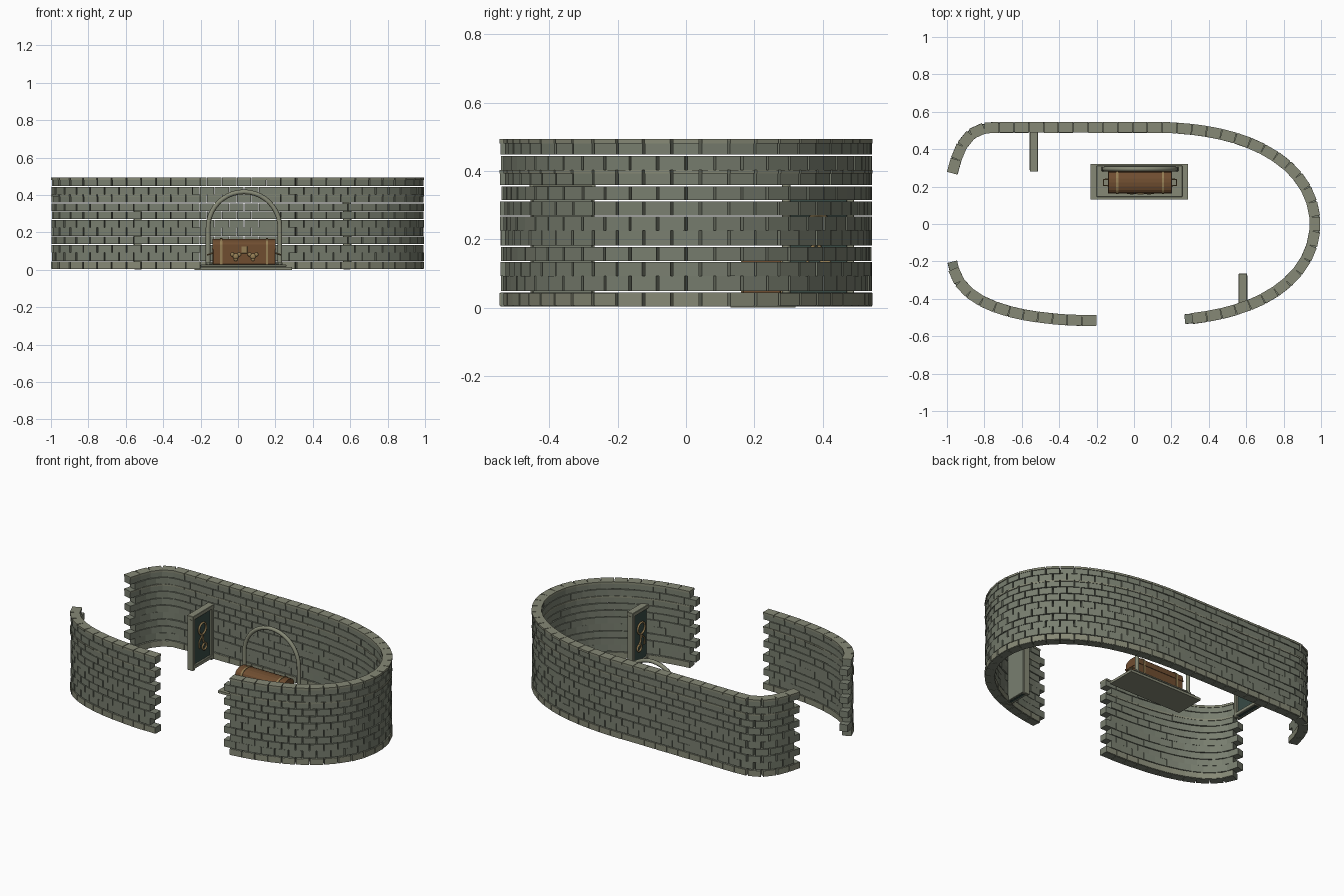
import bpy, bmesh, math, random
from mathutils import Vector, Matrix

if "Cube" in bpy.data.objects:
    bpy.data.objects.remove(bpy.data.objects["Cube"])
random.seed(4)

def mat(name, c):
    m = bpy.data.materials.new(name)
    m.diffuse_color = (*c, 1)
    m.use_nodes = True
    m.node_tree.nodes["Principled BSDF"].inputs["Base Color"].default_value = m.diffuse_color
    return m

STONE = mat("stone", (0.19, 0.21, 0.16))
TRIM = mat("pale_stone", (0.24, 0.25, 0.18))
DARK = mat("dark_slate", (0.04, 0.07, 0.06))
WOOD = mat("wood", (0.16, 0.075, 0.03))
BRASS = mat("brass", (0.30, 0.21, 0.09))

def finish(bm, name, m, smooth=False):
    bmesh.ops.recalc_face_normals(bm, faces=bm.faces)
    me = bpy.data.meshes.new(name)
    bm.to_mesh(me)
    bm.free()
    me.materials.append(m)
    for p in me.polygons:
        p.use_smooth = smooth
    ob = bpy.data.objects.new(name, me)
    bpy.context.collection.objects.link(ob)
    return ob

def add_box(bm, c, s, ang=0):
    M = Matrix.Translation(c) @ Matrix.Rotation(ang, 4, 'Z') @ Matrix.Diagonal((*s, 1))
    bmesh.ops.create_cube(bm, size=1, matrix=M)

def box(name, lo, hi, m, bevel=0):
    bm = bmesh.new()
    lo, hi = Vector(lo), Vector(hi)
    add_box(bm, (lo + hi) / 2, hi - lo)
    if bevel:
        bmesh.ops.bevel(bm, geom=bm.edges[:], offset=bevel, segments=1, affect='EDGES')
    return finish(bm, name, m)

def tube(name, pts, r, m, closed=False, sides=2):
    cu = bpy.data.curves.new(name, 'CURVE')
    cu.dimensions = '3D'
    cu.bevel_depth, cu.bevel_resolution, cu.use_fill_caps = r, sides, True
    sp = cu.splines.new('POLY')
    sp.points.add(len(pts) - 1)
    for p, q in zip(sp.points, pts):
        p.co = (*q, 1)
    sp.use_cyclic_u = closed
    cu.materials.append(m)
    ob = bpy.data.objects.new(name, cu)
    bpy.context.collection.objects.link(ob)
    return ob

# ---- brick wall laid along plan paths ----
def bez(a, b, c, d, n=60):
    a, b, c, d = map(Vector, (a, b, c, d))
    return [a*(1-t)**3 + 3*b*t*(1-t)**2 + 3*c*t*t*(1-t) + d*t**3 for t in (i/n for i in range(n+1))]

def sampler(pts):
    acc = [0]
    for a, b in zip(pts, pts[1:]):
        acc.append(acc[-1] + (b - a).length)
    def at(s):
        i = 0
        while i < len(pts) - 2 and acc[i+1] < s:
            i += 1
        return pts[i].lerp(pts[i+1], (s - acc[i]) / max(acc[i+1] - acc[i], 1e-6))
    return at, acc[-1]

Y, COURSE, T = 0.517, 0.0444, 0.055
def wall(name, pts):
    at, L = sampler(pts)
    n = round((L - 0.04) / 0.08)
    pitch = (L - 0.04) / n
    def row(bm, shift, z0, z1, thick, jit):
        for i in range(n):
            s = shift + i * pitch
            a, b = at(s), at(s + pitch)
            d = b - a
            nrm = Vector((-d.y, d.x)).normalized() * random.uniform(-jit, jit)
            c = (a + b) / 2 + nrm
            add_box(bm, (c.x, c.y, (z0 + z1) / 2), (d.length - 0.003, thick, z1 - z0), math.atan2(d.y, d.x))
    bm = bmesh.new()
    for k in range(11):
        z0 = 0.004 + COURSE * k
        tight = k in (1, 4, 8)
        row(bm, 0.04 if k % 2 == 0 else 0, z0, z0 + COURSE - (0 if tight else 0.004), T - 0.004, 0.002)
    finish(bm, name + "_bricks", STONE)
    # projecting string courses: foot, ledge and coping
    bm = bmesh.new()
    for z0, z1 in ((0.006, 0.043), (0.393, 0.403), (0.481, 0.494)):
        row(bm, 0 if z0 == 0.393 - 1 else 0.04, z0, z1, T + 0.003, 0.0006)
    finish(bm, name + "_trim", TRIM)

front_right = [p for p in bez((0.1, -Y), (0.7, -Y), (0.968, -0.27), (0.968, 0)) if p.x > 0.265]
back_right = bez((0.968, 0), (0.968, 0.27), (0.7, Y), (0.1, Y))
back_left = bez((-0.76, Y), (-0.90, Y), (-0.94, 0.40), (-0.972, 0.27))
wall("long_wall", front_right + back_right[1:] + back_left)
wall("short_wall", bez((-0.972, -0.20), (-0.955, -0.44), (-0.6, -Y), (-0.2, -Y)))

# ---- two framed relief panels standing off the walls ----
def panel(name, x, y0, y1, f, h):
    # f: direction the relief faces along x
    def bx(part, a, b, ya, yb, za, zb, m):
        xs = sorted((x + f * a, x + f * b))
        box(f"{name}_{part}", (xs[0], ya, za), (xs[1], yb, zb), m, 0.002)
    bx("back", -0.025, -0.012, y0 + 0.006, y1 - 0.006, 0.008, h - 0.01, STONE)
    bx("slab", -0.012, 0.008, y0 + 0.01, y1 - 0.01, 0.01, h - 0.01, DARK)
    for tag, a in (("near", y0), ("far", y1 - 0.022)):
        bx(tag + "_post", -0.02, 0.02, a, a + 0.022, 0.003, h - 0.02, TRIM)
    bx("lintel", -0.022, 0.022, y0 - 0.003, y1 + 0.003, h - 0.025, h, TRIM)
    bx("sill", -0.02, 0.02, y0, y1, 0.012, 0.034, TRIM)
    # ring and hook emblem
    yc, xf = (y0 + y1) / 2, x + f * 0.014
    for tag, cy, cz, r in (("big_ring", yc, 0.235, 0.036), ("small_ring", yc + 0.02, 0.115, 0.02)):
        tube(f"{name}_{tag}", [(xf, cy + r*math.cos(t*math.pi/10), cz + r*math.sin(t*math.pi/10))
                               for t in range(20)], 0.006, BRASS, True)
    tube(name + "_stem", [(xf, yc, 0.199), (xf, yc + 0.005, 0.16), (xf, yc + 0.02, 0.135)], 0.006, BRASS)
    tube(name + "_hook", [(xf, yc - 0.005, 0.19), (xf, yc - 0.035, 0.16), (xf, yc - 0.03, 0.12)], 0.005, BRASS)

panel("left_panel", -0.535, 0.283, 0.492, 1, 0.352)
panel("right_panel", 0.582, -0.455, -0.268, -1, 0.366)

# ---- plinth with arch ----
box("plinth_base", (-0.232, 0.13, 0), (0.29, 0.32, 0.016), TRIM)
box("plinth_step", (-0.20, 0.145, 0.016), (0.26, 0.312, 0.028), TRIM, 0.003)
R, cx, zs = 0.192, 0.032, 0.225
arc = [(cx + R*math.cos(math.pi*i/20), 0.294, zs + R*math.sin(math.pi*i/20)) for i in range(21)]
tube("arch", [(cx + R, 0.294, 0.02)] + arc + [(cx - R, 0.294, 0.02)], 0.0125, TRIM)
box("arch_foot_rail", (-0.175, 0.282, 0.028), (0.239, 0.306, 0.04), TRIM, 0.003)

# ---- chest ----
X0, X1, Y0, Y1 = -0.135, 0.20, 0.165, 0.278
box("chest_body", (X0, Y0, 0.028), (X1, Y1, 0.115), WOOD, 0.003)

def lid(name, x0, x1, grow, m):
    # low barrel profile swept along x
    yc, hw = (Y0 + Y1) / 2, (Y1 - Y0) / 2 + grow
    prof = [(yc - hw, 0.112)] + [(yc - hw*math.cos(math.pi*i/8), 0.135 + (0.03 + grow)*math.sin(math.pi*i/8))
                                 for i in range(9)] + [(yc + hw, 0.112)]
    bm = bmesh.new()
    f = bm.faces.new([bm.verts.new((x0, y, z)) for y, z in prof])
    e = bmesh.ops.extrude_face_region(bm, geom=[f])
    bmesh.ops.translate(bm, verts=[v for v in e['geom'] if isinstance(v, bmesh.types.BMVert)], vec=(x1 - x0, 0, 0))
    finish(bm, name, m)

lid("chest_lid", X0, X1, 0.0, WOOD)
for tag, x in (("left", -0.09), ("right", 0.155)):
    lid(tag + "_lid_strap", x - 0.006, x + 0.006, 0.004, BRASS)
    box(tag + "_body_strap", (x - 0.006, Y0 - 0.004, 0.028), (x + 0.006, Y1 + 0.004, 0.114), BRASS)
box("chest_rim", (X0 - 0.003, Y0 - 0.003, 0.108), (X1 + 0.003, Y1 + 0.003, 0.116), WOOD)
box("chest_lock", (0.018, Y0 - 0.008, 0.088), (0.05, Y0, 0.126), BRASS, 0.002)

# side handles
for tag, x, s in (("left", X0, -1), ("right", X1, 1)):
    tube(tag + "_handle", [(x, 0.205, 0.09), (x + s*0.028, 0.207, 0.08),
                           (x + s*0.028, 0.238, 0.08), (x, 0.24, 0.09)], 0.004, BRASS)

# rosettes on the chest front
for tag, x in (("left", -0.012), ("right", 0.08)):
    bm = bmesh.new()
    for dx, dz, r in ((0, 0, 0.016), (-0.018, 0.01, 0.011), (0.018, 0.01, 0.011), (0, -0.016, 0.01)):
        M = Matrix.Translation((x + dx, Y0, 0.072 + dz)) @ Matrix.Diagonal((1, 0.5, 1, 1))
        bmesh.ops.create_icosphere(bm, subdivisions=2, radius=r, matrix=M)
    finish(bm, tag + "_rosette", BRASS, True)
